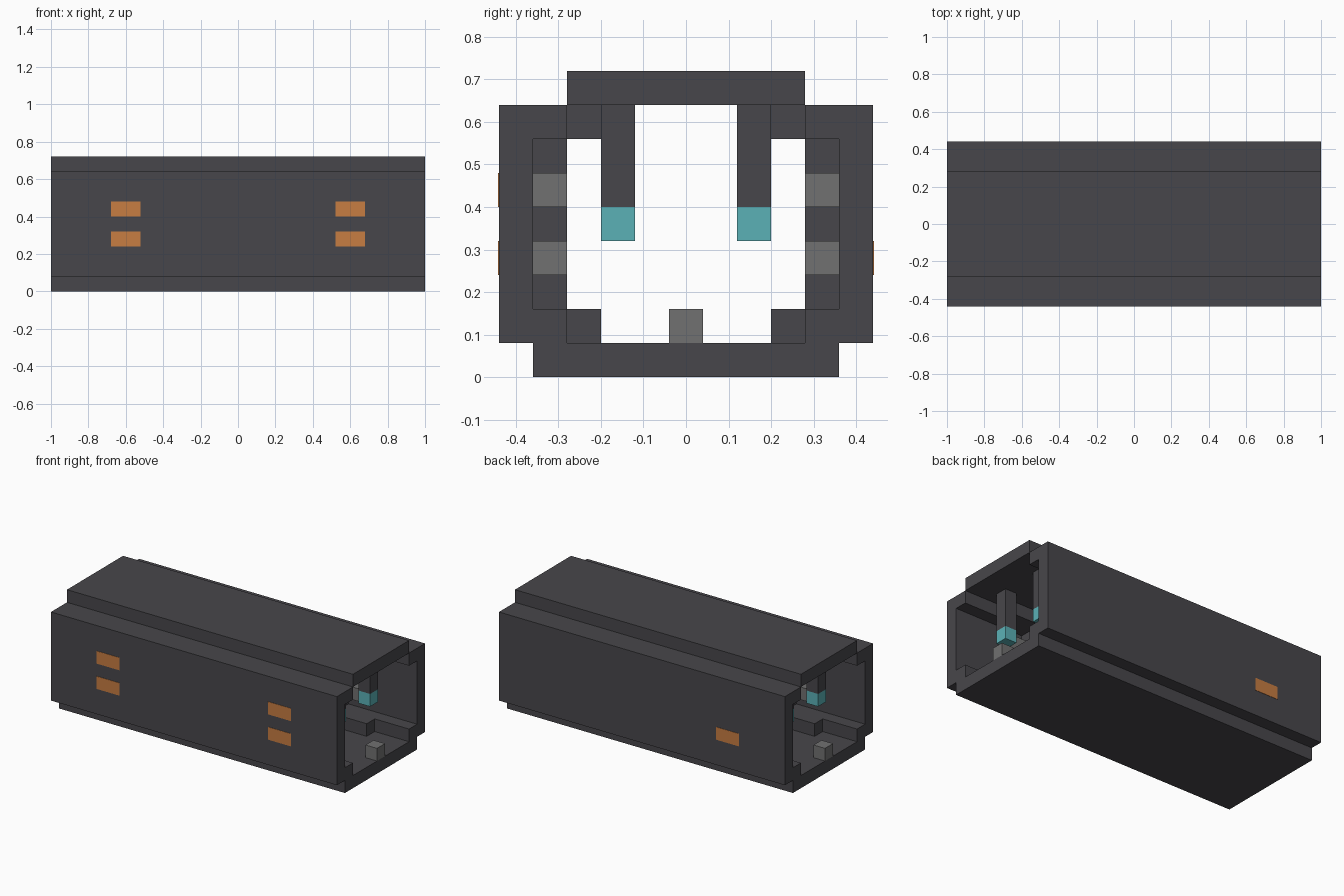
import bpy
import bmesh

cube = bpy.data.objects.get("Cube")
if cube:
    bpy.data.objects.remove(cube, do_unlink=True)

U = 0.08  # block size


def material(name, rgb):
    m = bpy.data.materials.new(name)
    m.use_nodes = True
    col = (*rgb, 1.0)
    m.diffuse_color = col
    m.node_tree.nodes["Principled BSDF"].inputs["Base Color"].default_value = col
    return m


dark = material("charcoal", (0.064, 0.062, 0.070))
grey = material("mid grey", (0.165, 0.165, 0.165))
teal = material("teal glow", (0.105, 0.44, 0.47))
orange = material("orange lamp", (0.57, 0.205, 0.055))


def extrude(name, profile, x0, x1, mat):
    """Sweep a closed (y, z) profile along x."""
    bm = bmesh.new()
    face = bm.faces.new([bm.verts.new((x0, y, z)) for y, z in profile])
    geom = bmesh.ops.extrude_face_region(bm, geom=[face])["geom"]
    moved = [v for v in geom if isinstance(v, bmesh.types.BMVert)]
    bmesh.ops.translate(bm, verts=moved, vec=(x1 - x0, 0, 0))
    bmesh.ops.recalc_face_normals(bm, faces=bm.faces)
    me = bpy.data.meshes.new(name)
    bm.to_mesh(me)
    bm.free()
    me.materials.append(mat)
    ob = bpy.data.objects.new(name, me)
    bpy.context.collection.objects.link(ob)
    return ob


def box(name, xs, ys, zs, mat):
    (y0, y1), (z0, z1) = sorted(ys), sorted(zs)
    return extrude(name, [(y0, z0), (y1, z0), (y1, z1), (y0, z1)], min(xs), max(xs), mat)


# Floor and roof slabs
box("floor", (-1, 1), (-4.5 * U, 4.5 * U), (0, U), dark)
box("roof", (-1, 1), (-3.5 * U, 3.5 * U), (8 * U, 9 * U), dark)

# C-shaped walls, in block units
wall_profile = [(5.5, 1), (5.5, 8), (3.5, 8), (3.5, 7),
                (4.5, 7), (4.5, 2), (3.5, 2), (3.5, 1)]

for side, label in ((-1, "front"), (1, "back")):
    extrude(label + "_wall", [(side * y * U, z * U) for y, z in wall_profile], -1, 1, dark)

    # Set-back lining, kerb and ceiling haunch
    box(label + "_lining", (-0.52, 0.52), (side * 3.5 * U, side * 4.5 * U), (2 * U, 7 * U), dark)
    for part, z in (("kerb", 1), ("haunch", 7)):
        box(f"{label}_{part}", (-0.76, 0.76), (side * 2.5 * U, side * 3.5 * U),
            (z * U, (z + 1) * U), dark)

    for end, tag in ((-1, "right"), (1, "left")):
        # Hanging post with glowing tip
        xs = (end * 9.5 * U, end * 10.5 * U)
        ys = (side * 1.5 * U, side * 2.5 * U)
        box(f"{label}_{tag}_post", xs, ys, (5 * U, 8 * U), dark)
        box(f"{label}_{tag}_post_tip", xs, ys, (4 * U, 5 * U), teal)

        for z, level in ((3, "lower"), (5, "upper")):
            # Lamp housings inside the wall
            xs = (end * 6.5 * U, end * 8.5 * U)
            zs = (z * U, (z + 1) * U)
            box(f"{label}_{tag}_{level}_housing", xs,
                (side * 3.5 * U, side * 4.5 * U), zs, grey)
            # Lamps outside: four in front, a single one behind
            if side < 0 or (end < 0 and level == "lower"):
                box(f"{label}_{tag}_{level}_lamp", xs,
                    (side * 5.49 * U, side * (5.5 * U + 0.002)), zs, orange)

# Floor studs at both openings
for end, tag in ((-1, "right"), (1, "left")):
    box(tag + "_floor_stud", (end * 11.5 * U, end * 12.5 * U),
        (-0.5 * U, 0.5 * U), (U, 2 * U), grey)
